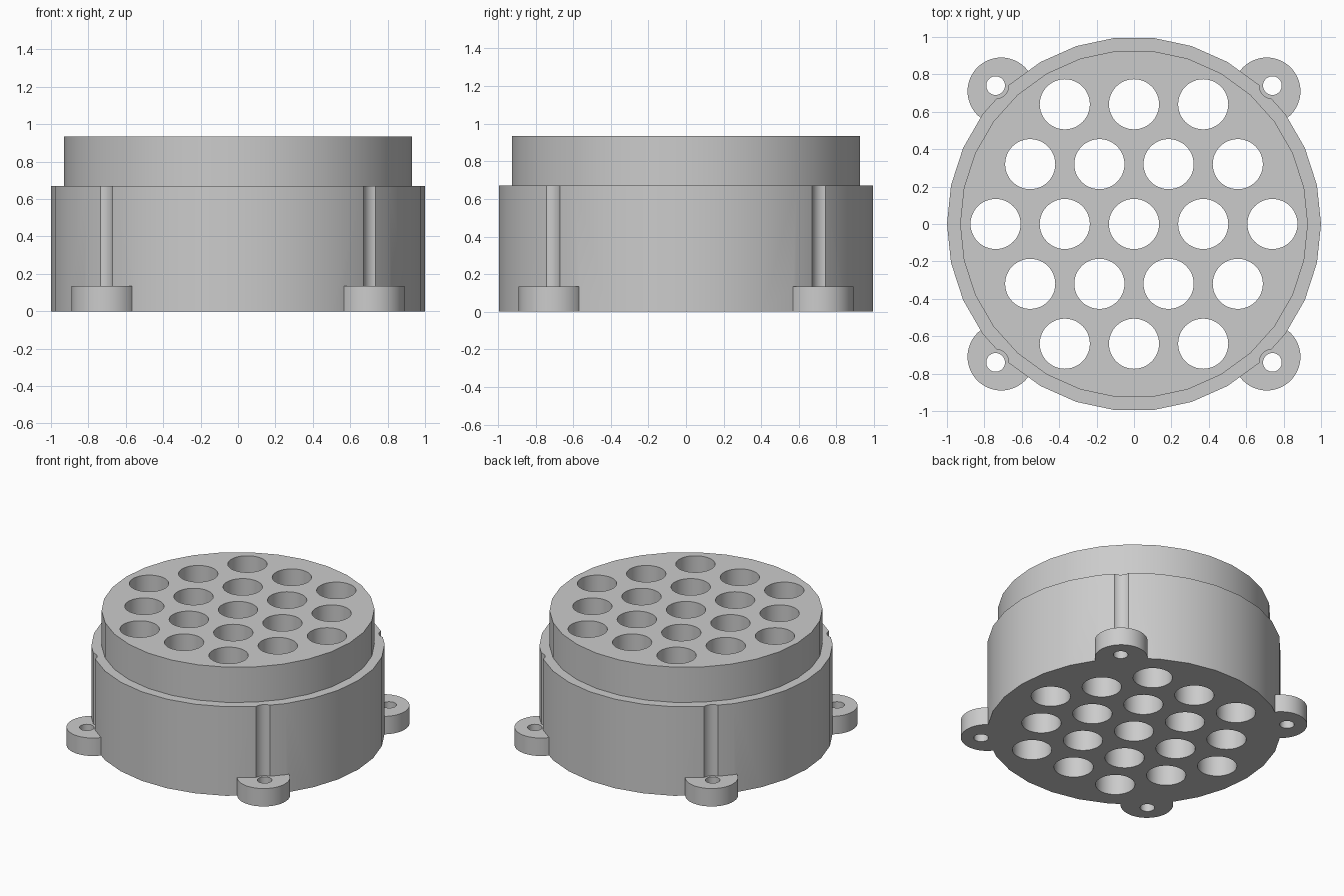
import bpy, bmesh, math
from mathutils import Matrix

if "Cube" in bpy.data.objects:
    bpy.data.objects.remove(bpy.data.objects["Cube"])

STEP, TOP, LUG_TOP = 0.67, 0.935, 0.135   # heights
BOLT = 0.74                               # bolt offset in x and y
CORNERS = [(sx, sy) for sx in (-1, 1) for sy in (-1, 1)]

grey = bpy.data.materials.new("light grey")
grey.use_nodes = True
grey.diffuse_color = (0.6, 0.6, 0.6, 1)
grey.node_tree.nodes["Principled BSDF"].inputs["Base Color"].default_value = grey.diffuse_color


def cylinders(name, items, sides):
    """One object holding upright cylinders given as (x, y, radius, low, high)."""
    bm = bmesh.new()
    for x, y, r, low, high in items:
        bmesh.ops.create_cone(bm, cap_ends=True, segments=sides, radius1=r, radius2=r,
                              depth=high - low,
                              matrix=Matrix.Translation((x, y, (low + high) / 2)))
    mesh = bpy.data.meshes.new(name)
    bm.to_mesh(mesh)
    bm.free()
    mesh.materials.append(grey)
    ob = bpy.data.objects.new(name, mesh)
    bpy.context.collection.objects.link(ob)
    return ob


def turned_drum(name, profile, sides):
    """Solid of revolution with a corner on the x axis."""
    bm = bmesh.new()
    rings = [[bm.verts.new((r * math.cos(math.tau * i / sides),
                            r * math.sin(math.tau * i / sides), z))
              for i in range(sides)] for r, z in profile]
    for a, b in zip(rings, rings[1:]):
        for i in range(sides):
            j = (i + 1) % sides
            bm.faces.new((a[i], a[j], b[j], b[i]))
    bm.faces.new(rings[0][::-1])
    bm.faces.new(rings[-1])
    mesh = bpy.data.meshes.new(name)
    bm.to_mesh(mesh)
    bm.free()
    mesh.materials.append(grey)
    ob = bpy.data.objects.new(name, mesh)
    bpy.context.collection.objects.link(ob)
    return ob


def combine(target, tool, operation):
    """Apply a boolean and discard the helper."""
    tool.hide_render = True
    mod = target.modifiers.new(tool.name, "BOOLEAN")
    mod.operation, mod.solver, mod.object = operation, "EXACT", tool
    bpy.context.view_layer.objects.active = target
    bpy.ops.object.modifier_apply(modifier=mod.name)
    bpy.data.objects.remove(tool)


# Stepped drum with a narrower collar
body = turned_drum("perforated_drum", [(1, 0), (1, STEP), (0.93, STEP), (0.93, TOP)], 30)

# Screwdriver grooves above the lugs
combine(body, cylinders("grooves", [(sx * BOLT, sy * BOLT, 0.07, LUG_TOP, TOP)
                                    for sx, sy in CORNERS], 32), "DIFFERENCE")

# Mounting lugs
combine(body, cylinders("lugs", [(sx * 0.71, sy * 0.71, 0.18, 0, LUG_TOP)
                                 for sx, sy in CORNERS], 64), "UNION")

# Bolt holes through the lugs
combine(body, cylinders("bolt_holes", [(sx * BOLT, sy * BOLT, 0.05, -0.1, LUG_TOP + 0.1)
                                       for sx, sy in CORNERS], 32), "DIFFERENCE")

# Staggered through-holes in rows of 3, 4, 5, 4, 3
vents = []
for row in range(-2, 3):
    count = 5 - abs(row)
    for i in range(count):
        vents.append(((i - (count - 1) / 2) * 0.37, row * 0.32, 0.134, -0.1, TOP + 0.1))
combine(body, cylinders("vents", vents, 48), "DIFFERENCE")

# Smooth round walls, sharp rims
bpy.ops.object.select_all(action="DESELECT")
body.select_set(True)
bpy.context.view_layer.objects.active = body
bpy.ops.object.shade_smooth_by_angle(angle=math.radians(30))
